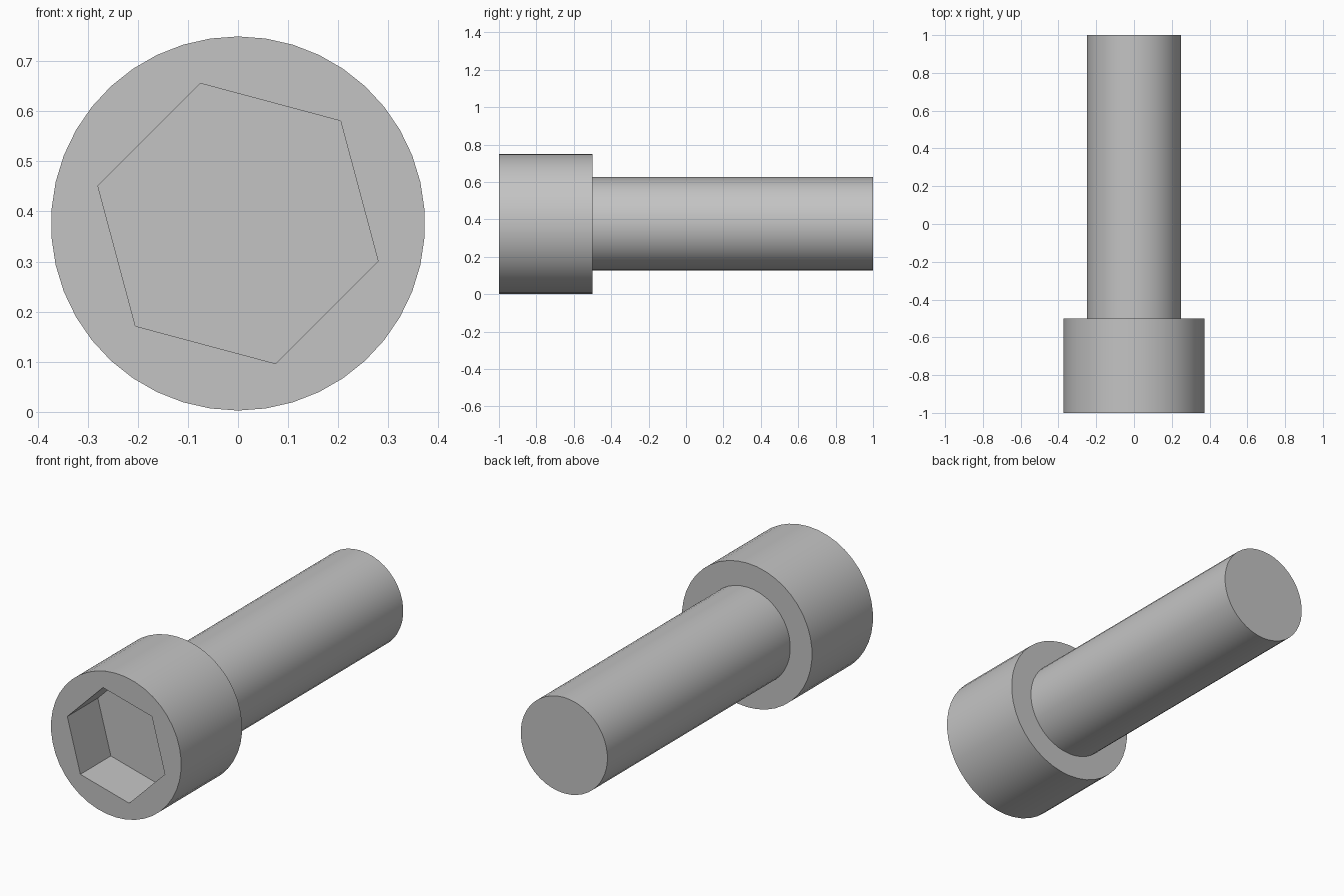
import bpy
import bmesh
from math import cos, sin, radians, tau
from mathutils import Vector

cube = bpy.data.objects.get("Cube")
if cube:
    bpy.data.objects.remove(cube, do_unlink=True)

AXIS_Z = 0.376
SIDES = 42

steel = bpy.data.materials.new("steel_grey")
steel.use_nodes = True
colour = (0.55, 0.55, 0.55, 1)
steel.diffuse_color = colour
steel.node_tree.nodes["Principled BSDF"].inputs["Base Color"].default_value = colour


def prism(name, radius, y_front, y_back, sides, start=90):
    """Solid prism lying along y, with its first corner at the start angle."""
    bm = bmesh.new()
    angles = [radians(start) + tau * i / sides for i in range(sides)]
    ring = [bm.verts.new((radius * cos(a), y_front, AXIS_Z + radius * sin(a)))
            for a in angles]
    cap = bm.faces.new(ring)
    result = bmesh.ops.extrude_face_region(bm, geom=[cap], use_keep_orig=True)
    moved = [v for v in result["geom"] if isinstance(v, bmesh.types.BMVert)]
    bmesh.ops.translate(bm, verts=moved, vec=Vector((0, y_back - y_front, 0)))
    bmesh.ops.recalc_face_normals(bm, faces=bm.faces[:])
    mesh = bpy.data.meshes.new(name)
    bm.to_mesh(mesh)
    bm.free()
    mesh.materials.append(steel)
    obj = bpy.data.objects.new(name, mesh)
    bpy.context.collection.objects.link(obj)
    return obj


def activate(obj):
    bpy.ops.object.select_all(action="DESELECT")
    obj.select_set(True)
    bpy.context.view_layer.objects.active = obj


# Head and plain shank
head = prism("bolt_head", 0.374, -1, -0.5, SIDES)
shank = prism("bolt_shank", 0.249, -0.5, 1, SIDES)

# Hexagonal drive socket, cut halfway into the head
cutter = prism("socket_cutter", 0.29, -1.1, -0.75, 6, start=105)
cutter.hide_render = True
cut = head.modifiers.new("hex_socket", "BOOLEAN")
cut.operation = "DIFFERENCE"
cut.solver = "EXACT"
cut.object = cutter
activate(head)
bpy.ops.object.modifier_apply(modifier=cut.name)
bpy.data.objects.remove(cutter, do_unlink=True)

# Smooth round walls, sharp rims and socket corners
for part in (head, shank):
    activate(part)
    bpy.ops.object.shade_smooth_by_angle(angle=radians(30))
